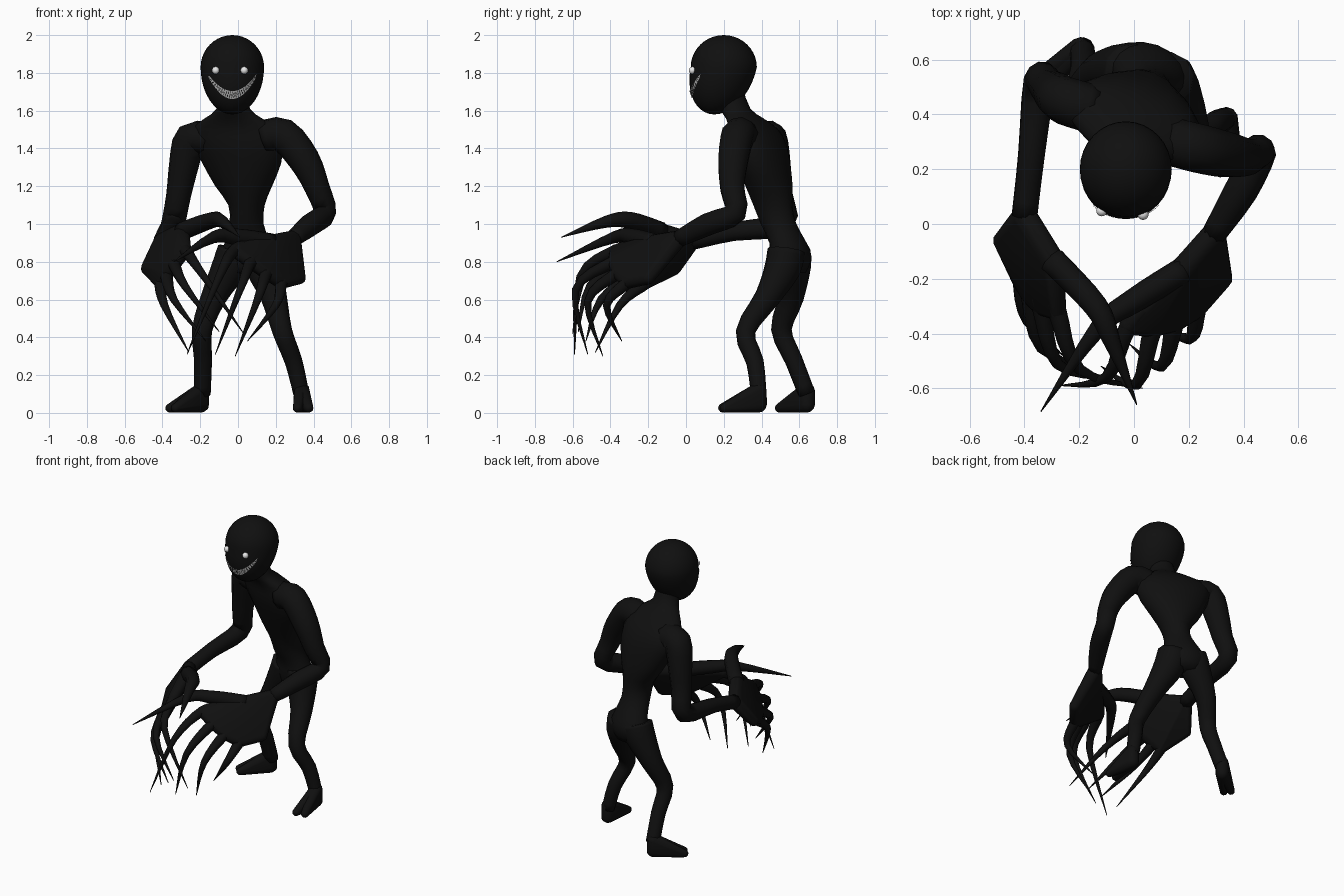
import bpy, bmesh, math
from mathutils import Vector, Matrix

cube = bpy.data.objects.get("Cube")
if cube:
    bpy.data.objects.remove(cube, do_unlink=True)


def material(name, value):
    m = bpy.data.materials.new(name)
    m.use_nodes = True
    colour = (value, value, value, 1)
    m.diffuse_color = colour
    node = next(n for n in m.node_tree.nodes if n.type == 'BSDF_PRINCIPLED')
    node.inputs["Base Color"].default_value = colour
    return m


BLACK = material("shadow black", 0.005)
WHITE = material("eye white", 0.8)
TOOTH = material("tooth grey", 0.45)


def finish(name, bm, mat, smooth=True):
    bmesh.ops.recalc_face_normals(bm, faces=bm.faces)
    me = bpy.data.meshes.new(name)
    bm.to_mesh(me)
    bm.free()
    me.materials.append(mat)
    for p in me.polygons:
        p.use_smooth = smooth
    ob = bpy.data.objects.new(name, me)
    bpy.context.collection.objects.link(ob)
    return ob


def loft(name, rings, mat=BLACK):
    """Skin a list of vertex rings and cap both ends."""
    bm = bmesh.new()
    loops = [[bm.verts.new(p) for p in ring] for ring in rings]
    n = len(loops[0])
    for a, b in zip(loops, loops[1:]):
        for i in range(n):
            bm.faces.new((a[i], a[(i + 1) % n], b[(i + 1) % n], b[i]))
    bm.faces.new(loops[0])
    bm.faces.new(loops[-1])
    return finish(name, bm, mat)


def spline(points, steps=3):
    """Catmull-Rom through points of any dimension."""
    pts = [Vector(p) for p in points]
    pts = [pts[0]] + pts + [pts[-1]]
    out = []
    for a, b, c, d in zip(pts, pts[1:], pts[2:], pts[3:]):
        for k in range(steps):
            t = k / steps
            out.append(0.5 * (2 * b + (c - a) * t + (2 * a - 5 * b + 4 * c - d) * t * t
                              + (3 * b - a - 3 * c + d) * t ** 3))
    return out + [pts[-1]]


def tube(name, points, sides=10, steps=3):
    """Round limb through (x, y, z, radius) points."""
    path = spline(points, steps)
    centres = [p.to_3d() for p in path]
    side, rings = None, []
    for i, c in enumerate(centres):
        t = (centres[min(i + 1, len(centres) - 1)] - centres[max(i - 1, 0)]).normalized()
        side = t.orthogonal() if side is None else side - t * side.dot(t)
        side.normalize()
        up = t.cross(side)
        r = max(path[i][3], 0.002)
        angles = [math.tau * k / sides for k in range(sides)]
        rings.append([c + (side * math.cos(a) + up * math.sin(a)) * r for a in angles])
    return loft(name, rings)


def hull(name, balls):
    """Convex skin around (x, y, z, radius) balls."""
    bm = bmesh.new()
    for x, y, z, r in balls:
        bmesh.ops.create_icosphere(bm, subdivisions=2, radius=r,
                                   matrix=Matrix.Translation((x, y, z)))
    bmesh.ops.delete(bm, geom=bm.faces[:], context='FACES_ONLY')
    res = bmesh.ops.convex_hull(bm, input=bm.verts[:])
    loose = {v for v in res["geom_interior"] if isinstance(v, bmesh.types.BMVert)}
    bmesh.ops.delete(bm, geom=list(loose), context='VERTS')
    bmesh.ops.delete(bm, geom=[e for e in bm.edges if not e.link_faces], context='EDGES')
    return finish(name, bm, BLACK)


# Torso and neck: twisted elliptical sections (x, y, z, half width, half depth)
torso = [(.05, .55, .74, .10, .08), (.05, .555, .82, .15, .105), (.05, .54, .9, .125, .095),
         (.045, .49, 1.0, .09, .095), (.045, .46, 1.1, .095, .105), (.03, .44, 1.2, .155, .12),
         (.02, .41, 1.32, .22, .13), (0, .385, 1.42, .25, .13), (-.02, .36, 1.5, .24, .11),
         (-.025, .31, 1.56, .16, .09), (-.025, .26, 1.61, .09, .08), (-.03, .22, 1.72, .08, .08)]
yaw = Matrix.Rotation(math.radians(-20), 3, 'Z')
rings = []
for s in spline(torso, 2):
    rings.append([Vector(s[:3]) + yaw @ Vector((s[3] * math.cos(a), s[4] * math.sin(a), 0))
                  for a in (math.tau * k / 16 for k in range(16))])
loft("torso", rings)

# Arms
tube("left_arm", [(.14, .3, 1.46, .09), (.24, .275, 1.47, .09), (.35, .25, 1.34, .083),
                  (.42, .245, 1.19, .066), (.46, .262, 1.06, .06), (.39, .12, 1.0, .062),
                  (.29, -.04, .92, .045)])
tube("right_arm", [(-.15, .42, 1.45, .09), (-.25, .45, 1.45, .088), (-.285, .475, 1.32, .08),
                   (-.315, .5, 1.15, .066), (-.345, .515, 1.0, .062), (-.375, .25, .96, .05),
                   (-.4, .03, .91, .048)])

# Legs and feet
tube("left_leg", [(.12, .53, .86, .1), (.14, .51, .76, .098), (.19, .43, .61, .07),
                  (.235, .315, .43, .053), (.295, .365, .27, .047), (.335, .385, .1, .042)])
tube("right_leg", [(-.01, .56, .86, .1), (-.04, .565, .78, .098), (-.13, .555, .61, .068),
                   (-.19, .505, .44, .055), (-.185, .57, .28, .048), (-.19, .64, .1, .046)])
for side, heel, toes in (("left", (.337, .385), ((.375, .205), (.315, .195))),
                         ("right", (-.195, .64), ((-.36, .53), (-.33, .495)))):
    for i, (x, y) in enumerate(toes):
        hull(f"{side}_foot_{i + 1}", [(*heel, .12, .042), (*heel, .044, .043),
                                      (x, y, .026, .025)])

# Hands: a palm skin plus clawed fingers (knuckle, bend, tip)
hands = {
    "left": dict(
        wrist=(.29, -.04, .92), heel=(.325, -.2, .715),
        thumb=[(.18, -.17, .9), (.0, -.28, .93), (-.13, -.38, .93), (-.34, -.685, .8)],
        fingers=[[(-.02, -.37, .86), (-.1, -.56, .72), (-.27, -.59, .31)],
                 [(.07, -.38, .8), (.01, -.585, .65), (-.12, -.52, .31)],
                 [(.15, -.36, .74), (.1, -.52, .59), (-.015, -.44, .3)],
                 [(.23, -.31, .69), (.2, -.42, .57), (.05, -.34, .38)]]),
    "right": dict(
        wrist=(-.4, .03, .91), heel=(-.48, -.06, .765),
        thumb=[(-.3, -.13, .96), (-.14, -.3, 1.02), (-.08, -.43, 1.01), (.01, -.66, .93)],
        fingers=[[(-.28, -.32, .86), (-.2, -.53, .75), (.03, -.6, .42)],
                 [(-.34, -.3, .79), (-.28, -.51, .67), (-.1, -.57, .43)],
                 [(-.38, -.26, .73), (-.34, -.45, .6), (-.17, -.53, .38)],
                 [(-.41, -.21, .69), (-.39, -.35, .57), (-.26, -.48, .32)]]),
}
for side, h in hands.items():
    wrist = Vector(h["wrist"])
    hull(f"{side}_palm", [(*h["wrist"], .046), (*h["heel"], .035), (*h["thumb"][0], .045)]
         + [(*f[0], .034) for f in h["fingers"]])
    tube(f"{side}_thumb", [(*p, r) for p, r in zip(h["thumb"], (.05, .045, .032, .002))], 8, 4)
    for i, (knuckle, bend, tip) in enumerate(h["fingers"]):
        root = wrist.lerp(Vector(knuckle), .7)
        tube(f"{side}_finger_{i + 1}", [(*root, .032), (*knuckle, .034), (*bend, .021),
                                        (*tip, .002)], 8, 4)

# Head: a ball whose lower half stretches forward into the chin
CENTRE = Vector((-.03, .2, 1.83))
WIDE, DEEP, TALL, CHIN, LEAN = .168, .175, .17, .25, .05
bm = bmesh.new()
bmesh.ops.create_uvsphere(bm, u_segments=32, v_segments=20, radius=1)
for v in bm.verts:
    drop = max(0, -v.co.z)
    v.co = CENTRE + Vector((v.co.x * WIDE, v.co.y * DEEP - LEAN * drop,
                            v.co.z * (CHIN if v.co.z < 0 else TALL)))
finish("head", bm, BLACK)


def face_point(x, z, lift=.005):
    """Point on the front of the lower head."""
    t, s = (CENTRE.z - z) / CHIN, x / WIDE
    y = CENTRE.y - LEAN * t - DEEP * math.sqrt(max(0, 1 - t * t - s * s))
    return Vector((CENTRE.x + x, y - lift, z))


# Eyes
for name, x in (("right_eye", -.088), ("left_eye", .063)):
    bm = bmesh.new()
    bmesh.ops.create_uvsphere(bm, u_segments=16, v_segments=10, radius=.02,
                              matrix=Matrix.Translation(face_point(x, 1.813, 0)))
    finish(name, bm, WHITE)

# Grin: two interlocking rows of thin pointed teeth along a crescent
COUNT = 22


def crescent(u, row):
    """Row 0 is the lower lip, row 1 the upper lip."""
    low, high = 1.662 + .118 * u * u, 1.704 + .09 * u * u
    return face_point(.128 * u, low + (high - low) * row)


for name, base, tip, shift in (("lower_teeth", 0, .75, 0), ("upper_teeth", 1, .25, .5)):
    bm = bmesh.new()
    for i in range(COUNT):
        u = [-1 + 2 * (i + shift + k) / (COUNT + .5) for k in (0, .5, 1)]
        corners = (crescent(u[0], base), crescent(u[1], tip), crescent(u[2], base))
        bm.faces.new([bm.verts.new(c) for c in corners])
    finish(name, bm, TOOTH, False)
